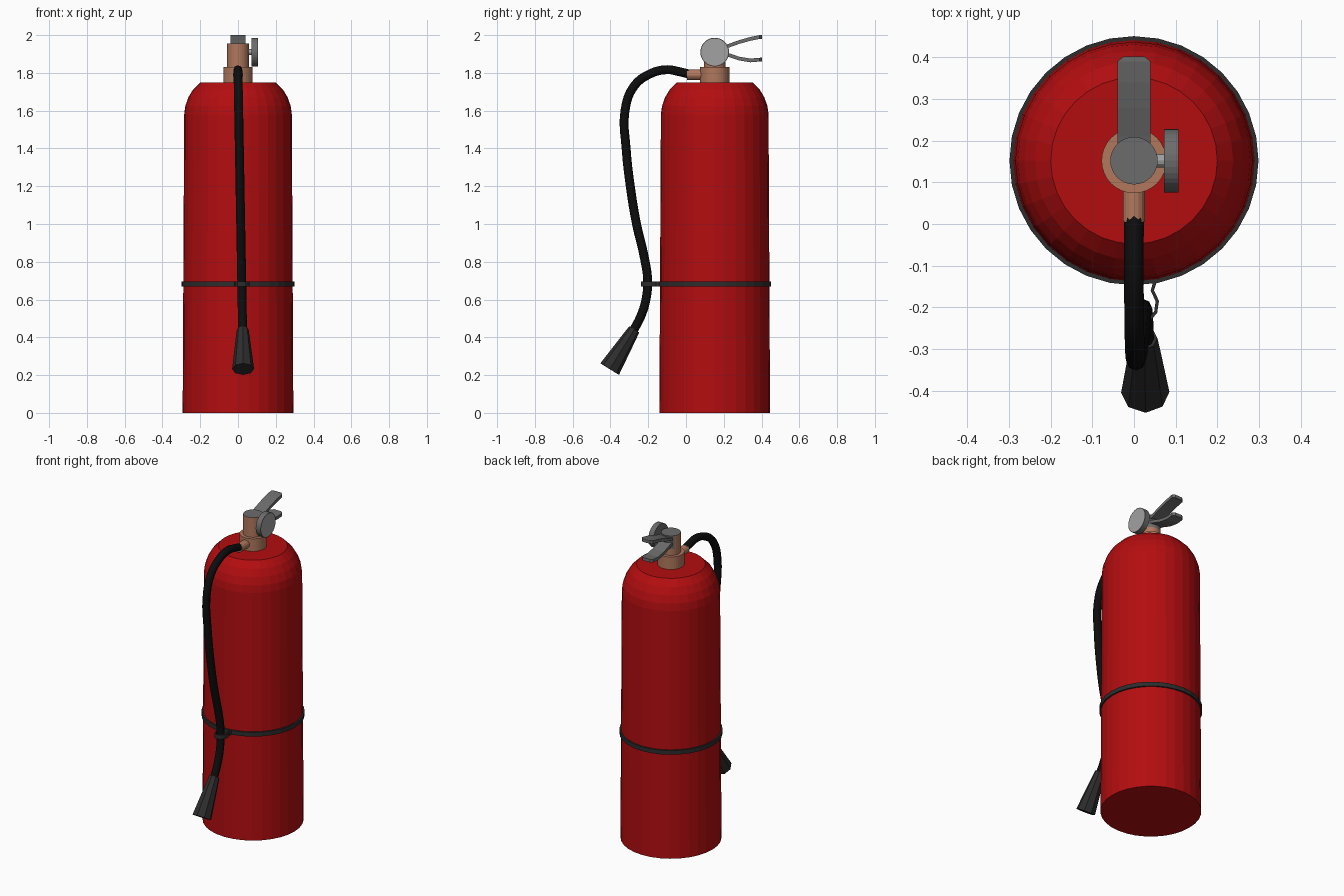
import bpy, bmesh, math
from mathutils import Vector

if "Cube" in bpy.data.objects:
    bpy.data.objects.remove(bpy.data.objects["Cube"])

CY = 0.152  # y of the cylinder axis


def mat(name, r, g, b):
    m = bpy.data.materials.new(name)
    m.diffuse_color = (r, g, b, 1)
    m.use_nodes = True
    m.node_tree.nodes["Principled BSDF"].inputs["Base Color"].default_value = m.diffuse_color
    return m


RED = mat("red paint", 0.45, 0.004, 0.005)
COPPER = mat("copper brass", 0.44, 0.19, 0.11)
BLACK = mat("black rubber", 0.004, 0.004, 0.004)
DARK = mat("dark plastic", 0.026, 0.026, 0.026)
STEEL = mat("grey steel", 0.15, 0.15, 0.15)
PALE = mat("pale dial", 0.36, 0.36, 0.36)


def finish(name, bm, *mats):
    bmesh.ops.recalc_face_normals(bm, faces=bm.faces[:])
    me = bpy.data.meshes.new(name)
    bm.to_mesh(me)
    bm.free()
    ob = bpy.data.objects.new(name, me)
    bpy.context.collection.objects.link(ob)
    for m in mats:
        me.materials.append(m)
    return ob


def lathe(name, profile, origin, mats, axis=(0, 0, 1), n=32, closed=False, rule=None):
    """Turn (radius, height) points about an axis; capped unless the profile is closed."""
    bm = bmesh.new()
    q = Vector(axis).to_track_quat('Z', 'Y')
    rings = []
    for r, h in profile:
        rings.append([bm.verts.new(Vector(origin) + q @ Vector((
            r * math.cos(2 * math.pi * i / n), r * math.sin(2 * math.pi * i / n), h)))
            for i in range(n)])
    pairs = list(zip(rings, rings[1:]))
    if closed:
        pairs.append((rings[-1], rings[0]))
    else:
        bm.faces.new(rings[0][::-1])
        bm.faces.new(rings[-1])
    for a, b in pairs:
        for i in range(n):
            j = (i + 1) % n
            bm.faces.new((a[i], a[j], b[j], b[i]))
    bmesh.ops.recalc_face_normals(bm, faces=bm.faces[:])
    if rule:
        for f in bm.faces:
            f.normal_update()
            f.material_index = rule(f)
    return finish(name, bm, *mats)


# Cylinder body with rounded shoulder
lathe("tank", [(0.293, 0), (0.293, 0.02), (0.285, 1.58), (0.279, 1.625), (0.263, 1.67),
               (0.238, 1.712), (0.2, 1.75)], (0, CY, 0), [RED])

# Valve: collar, head (steel cap and rear yoke), hose outlet
lathe("valve_collar", [(0.078, 1.745), (0.078, 1.83)], (0, CY, 0), [COPPER])
lathe("valve_head", [(0.057, 1.825), (0.057, 1.87), (0.057, 1.955)], (0, CY, 0), [COPPER, STEEL],
      rule=lambda f: int(f.normal.z > 0.9 or
                         (f.normal.y > 0.5 and f.calc_center_median().z > 1.87)))
lathe("hose_outlet", [(0.027, 0), (0.027, 0.1)], (0, 0.005, 1.79), [COPPER], axis=(0, 1, 0), n=16)

# Pressure gauge on the right
lathe("gauge_stem", [(0.016, 0), (0.016, 0.035)], (0.045, CY, 1.91), [PALE], axis=(1, 0, 0), n=12)
lathe("gauge", [(0.076, 0), (0.076, 0.035), (0.071, 0.035)], (0.072, CY, 1.91), [STEEL, PALE],
      axis=(1, 0, 0), rule=lambda f: int(f.normal.x > 0.9 and len(f.verts) > 4))


# Levers: side outline rows, narrowed at the rounded tip
def lever(name, pts, thick=0.02):
    bm = bmesh.new()
    rows = []
    for y, z, w in pts:
        rows.append([bm.verts.new((x, y, z + dz)) for x, dz in
                     ((-w, -thick / 2), (w, -thick / 2), (w, thick / 2), (-w, thick / 2))])
    bm.faces.new(rows[0])
    bm.faces.new(rows[-1])
    for a, b in zip(rows, rows[1:]):
        for i in range(4):
            j = (i + 1) % 4
            bm.faces.new((a[i], a[j], b[j], b[i]))
    finish(name, bm, STEEL)


lever("squeeze_lever", [(0.165, 1.925, 0.04), (0.21, 1.938, 0.04), (0.28, 1.963, 0.04),
                        (0.34, 1.98, 0.04), (0.39, 1.99, 0.04), (0.402, 1.99, 0.025)])
lever("carry_handle", [(0.165, 1.91, 0.04), (0.21, 1.9, 0.04), (0.28, 1.876, 0.04),
                       (0.34, 1.866, 0.04), (0.39, 1.87, 0.04), (0.402, 1.871, 0.025)])

# Hose
path = [(0.03, 1.79), (-0.03, 1.805), (-0.1, 1.817), (-0.19, 1.795), (-0.275, 1.73),
        (-0.323, 1.6), (-0.317, 1.4), (-0.295, 1.2), (-0.262, 1.0), (-0.22, 0.82),
        (-0.203, 0.7), (-0.212, 0.6), (-0.24, 0.51), (-0.285, 0.425)]
cu = bpy.data.curves.new("hose", 'CURVE')
cu.dimensions = '3D'
cu.bevel_depth = 0.0235
cu.bevel_resolution = 2
cu.resolution_u = 4
cu.use_fill_caps = True
sp = cu.splines.new('BEZIER')
sp.bezier_points.add(len(path) - 1)
for p, (y, z) in zip(sp.bezier_points, path):
    p.co = (0.025 * (1.8 - z) / 1.4, y, z)
    p.handle_left_type = p.handle_right_type = 'AUTO'
cu.materials.append(BLACK)
hose = bpy.data.objects.new("hose", cu)
bpy.context.collection.objects.link(hose)
bpy.context.view_layer.objects.active = hose
hose.select_set(True)
bpy.ops.object.convert(target='MESH')

# Nozzle horn
lathe("nozzle", [(0.031, 0), (0.037, 0.05), (0.058, 0.247)], (0.025, -0.274, 0.442), [DARK],
      axis=(0.002, -0.13, -0.21), n=8)

# Strap around the tank
lathe("strap", [(0.284, 0.668), (0.299, 0.668), (0.299, 0.695), (0.284, 0.695)],
      (0, CY, 0), [DARK], closed=True)

# Strap loop holding the hose
loop = [(0.05, -0.14), (0.044, -0.16), (0.056, -0.185), (0.052, -0.212), (0.036, -0.23),
        (0.018, -0.235), (0, -0.23), (-0.012, -0.21), (-0.012, -0.18), (-0.015, -0.14)]
bm = bmesh.new()
rows = [[bm.verts.new((x, y, z)) for z in (0.668, 0.695)] for x, y in loop]
for a, b in zip(rows, rows[1:]):
    bm.faces.new((a[0], b[0], b[1], a[1]))
ob = finish("strap_hose_loop", bm, DARK)
s = ob.modifiers.new("thickness", 'SOLIDIFY')
s.thickness = 0.008
s.offset = 0
